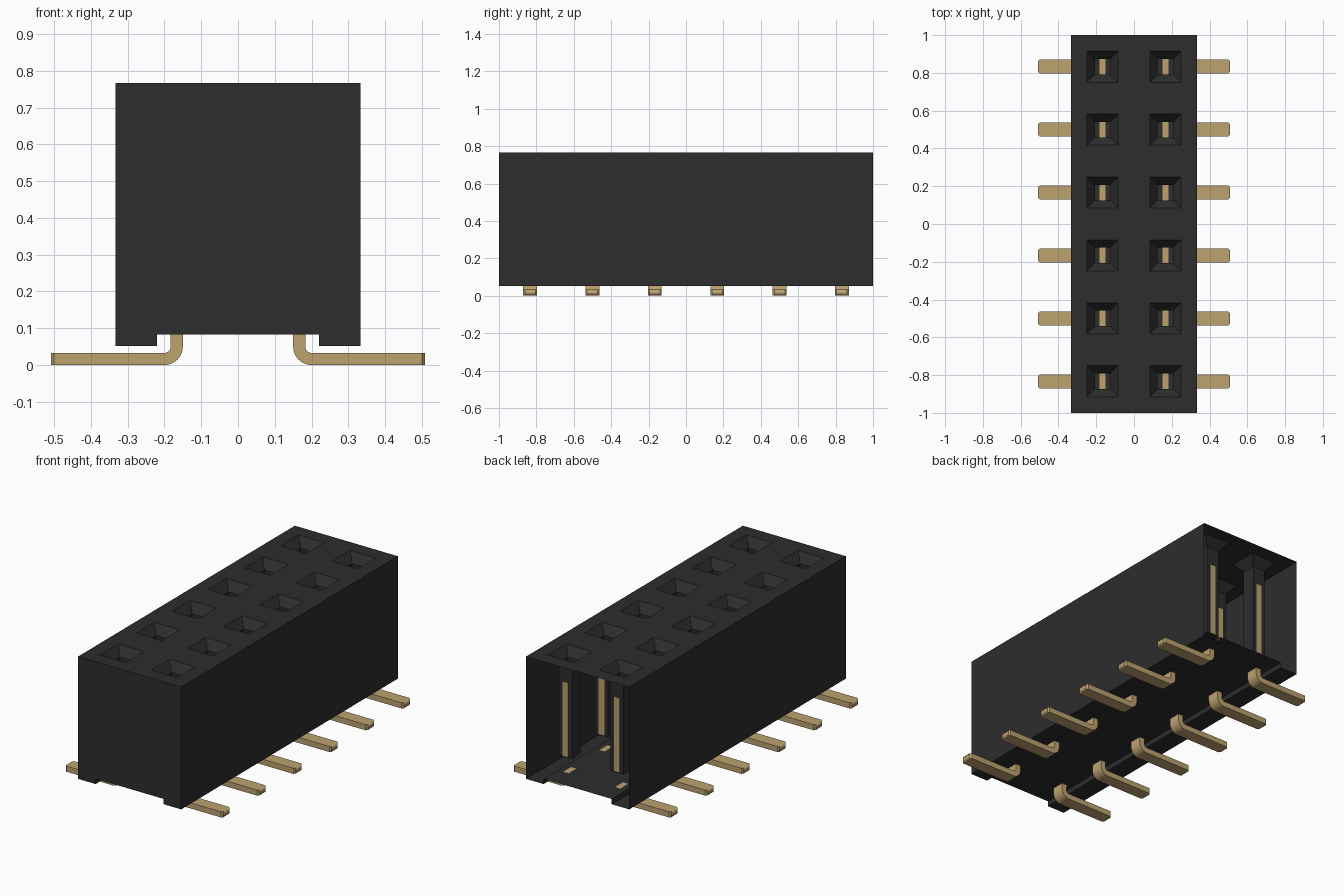
import bpy
import bmesh
import math

cube = bpy.data.objects.get("Cube")
if cube:
    bpy.data.objects.remove(cube)

HALF_X, TOP, FLOOR, SKIRT = 0.333, 0.767, 0.083, 0.052
PITCH = 1 / 3
ROWS = [(i - 2.5) * PITCH for i in range(6)]
COLS = [-PITCH / 2, PITCH / 2]
MOUTH, BORE = 0.083, 0.041


def material(name, colour):
    mat = bpy.data.materials.new(name)
    mat.use_nodes = True
    mat.diffuse_color = colour
    mat.node_tree.nodes["Principled BSDF"].inputs["Base Color"].default_value = colour
    return mat


plastic = material("black plastic", (0.026, 0.026, 0.026, 1))
gold = material("gold metal", (0.508, 0.366, 0.162, 1))


def make_object(name, bm, mat):
    bmesh.ops.remove_doubles(bm, verts=bm.verts, dist=0.0002)
    bmesh.ops.recalc_face_normals(bm, faces=bm.faces)
    mesh = bpy.data.meshes.new(name)
    bm.to_mesh(mesh)
    bm.free()
    mesh.materials.append(mat)
    obj = bpy.data.objects.new(name, mesh)
    bpy.context.collection.objects.link(obj)
    return obj


def face(bm, points):
    return bm.faces.new([bm.verts.new(p) for p in points])


def ring(x, y, z, r):
    return [(x - r, y - r, z), (x + r, y - r, z), (x + r, y + r, z), (x - r, y + r, z)]


def bridge(bm, a, b):
    for i in range(len(a)):
        j = (i + 1) % len(a)
        face(bm, [a[i], a[j], b[j], b[i]])


# Housing: thin shell with a closed front, an open back and a raised floor
bm = bmesh.new()
right_half = [(HALF_X, TOP), (HALF_X, SKIRT), (0.22, SKIRT), (0.22, FLOOR)]
outline = right_half + [(-x, z) for x, z in reversed(right_half)]
for (x0, z0), (x1, z1) in zip(outline, outline[1:]):
    face(bm, [(x0, -1, z0), (x1, -1, z1), (x1, 1, z1), (x0, 1, z0)])
face(bm, [(x, -1, z) for x, z in outline])

# Top deck: a grid of faces, with a funnel and a blind tube at every socket
xs = [-HALF_X] + [c + s * MOUTH for c in COLS for s in (-1, 1)] + [HALF_X]
ys = [-1] + [c + s * MOUTH for c in ROWS for s in (-1, 1)] + [1]
for i in range(len(xs) - 1):
    for j in range(len(ys) - 1):
        if i % 2 and j % 2:
            x, y = COLS[i // 2], ROWS[j // 2]
            mouth = ring(x, y, TOP, MOUTH)
            throat = ring(x, y, TOP - 0.05, BORE)
            base = ring(x, y, 0.175, BORE)
            bridge(bm, mouth, throat)
            bridge(bm, throat, base)
            face(bm, base)
        else:
            face(bm, [(xs[i], ys[j], TOP), (xs[i + 1], ys[j], TOP),
                      (xs[i + 1], ys[j + 1], TOP), (xs[i], ys[j + 1], TOP)])
make_object("housing", bm, plastic)


def prism(bm, profile, y, half):
    front = [(x, y - half, z) for x, z in profile]
    back = [(x, y + half, z) for x, z in profile]
    face(bm, front)
    face(bm, back)
    bridge(bm, front, back)


def arc(radius, steps=8):
    # Bend from the foot up to the vertical leg
    centre_x, centre_z = 0.2, 0.05
    return [(centre_x - radius * math.sin(a), centre_z - radius * math.cos(a))
            for a in (k * math.pi / 2 / steps for k in range(steps + 1))]


# Contacts and bent surface-mount legs, one pair per row
leg_profile = ([(0.5, 0)] + arc(0.05) + [(0.15, FLOOR + 0.0005), (0.184, FLOOR + 0.0005)]
               + arc(0.017)[::-1] + [(0.5, 0.033)])
for row, y in enumerate(ROWS):
    for side, label in ((1, "left"), (-1, "right")):
        bm = bmesh.new()
        prism(bm, [(side * x, z) for x, z in leg_profile], y, 0.037)
        # Chamfered tip
        tip = [[(side * x, y + s * h, z) for s, z in ((-1, 0), (1, 0), (1, 0.033), (-1, 0.033))]
               for x, h in ((0.5, 0.037), (0.508, 0.028))]
        bridge(bm, tip[0], tip[1])
        face(bm, tip[1])
        bmesh.ops.remove_doubles(bm, verts=bm.verts, dist=0.0002)
        inner = [f for f in bm.faces
                 if all(abs(abs(v.co.x) - 0.5) < 0.0005 for v in f.verts)]
        bmesh.ops.delete(bm, geom=inner, context='FACES_ONLY')
        leg = make_object(f"{label}_leg_{row + 1}", bm, gold)
        for poly in leg.data.polygons:
            poly.use_smooth = abs(poly.normal.y) < 0.01 and poly.area < 0.002

        bm = bmesh.new()
        cx = side * PITCH / 2
        prism(bm, [(cx - 0.018, 0.18), (cx + 0.018, 0.18),
                   (cx + 0.018, 0.613), (cx - 0.018, 0.613)], y, BORE + 0.001)
        make_object(f"{label}_contact_{row + 1}", bm, gold)
